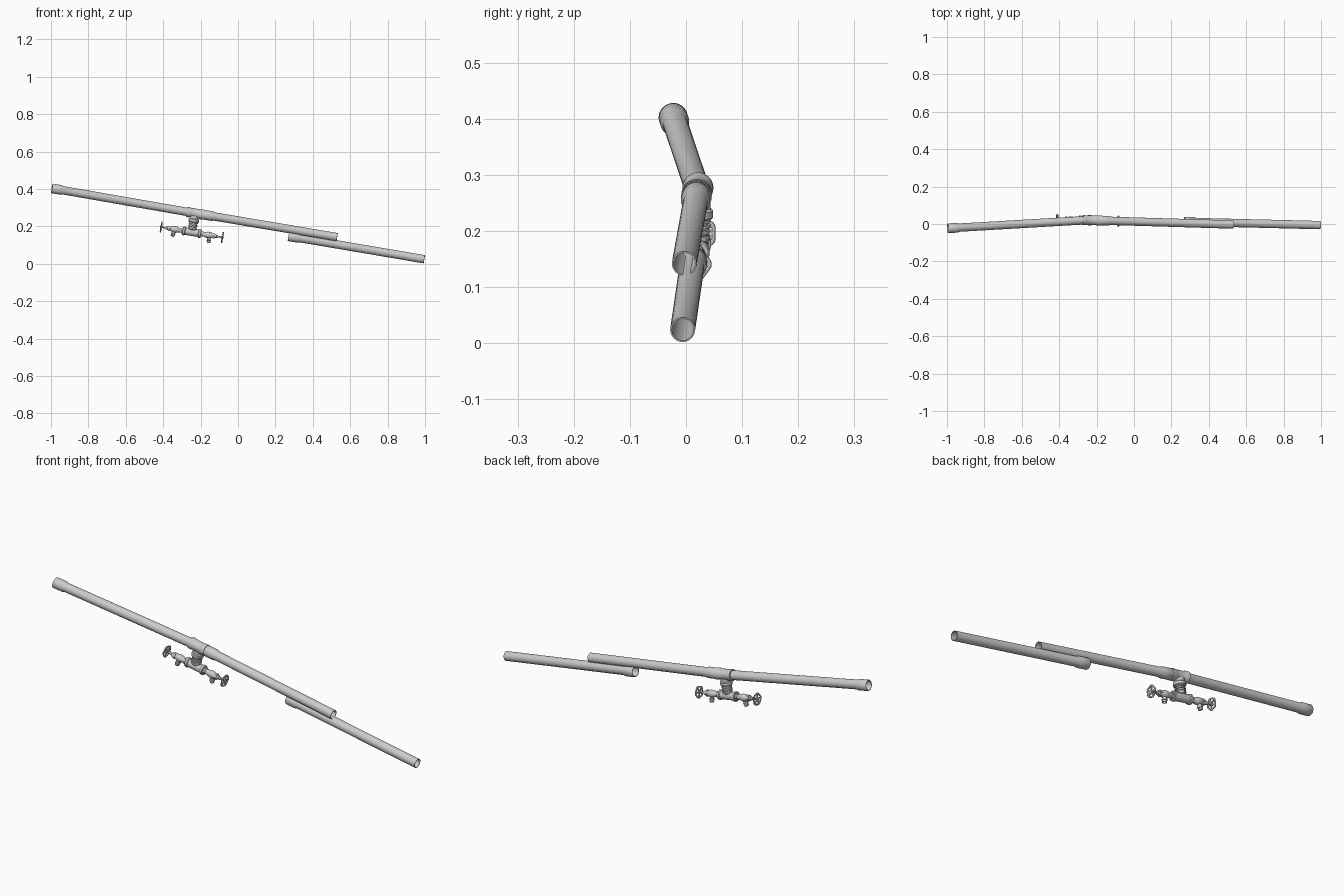
import bpy, bmesh, math
from mathutils import Vector, Matrix

if "Cube" in bpy.data.objects:
    bpy.data.objects.remove(bpy.data.objects["Cube"])


def finish(bm, name, angle=35):
    bmesh.ops.remove_doubles(bm, verts=bm.verts, dist=1e-6)
    bmesh.ops.recalc_face_normals(bm, faces=bm.faces)
    me = bpy.data.meshes.new(name)
    bm.to_mesh(me)
    bm.free()
    ob = bpy.data.objects.new(name, me)
    bpy.context.collection.objects.link(ob)
    bpy.ops.object.select_all(action='DESELECT')
    ob.select_set(True)
    bpy.context.view_layer.objects.active = ob
    bpy.ops.object.shade_smooth_by_angle(angle=math.radians(angle))
    return ob


def lathe(name, origin, axis, profile, n=32, closed=False):
    """Spin (distance, radius) points around an axis."""
    rot = Vector(axis).to_track_quat('Z', 'Y').to_matrix()
    bm = bmesh.new()
    rows = []
    for s, r in profile:
        rows.append([bm.verts.new(Vector(origin) + rot @ Vector(
            (r * math.cos(2 * math.pi * i / n), r * math.sin(2 * math.pi * i / n), s)))
            for i in range(n)])
    pairs = list(zip(rows, rows[1:])) + ([(rows[-1], rows[0])] if closed else [])
    for a, b in pairs:
        for i in range(n):
            j = (i + 1) % n
            bm.faces.new((a[i], a[j], b[j], b[i]))
    return finish(bm, name)


def solid(name, origin, axis, profile, n=32):
    pts = [(profile[0][0], 0)] + list(profile) + [(profile[-1][0], 0)]
    return lathe(name, origin, axis, pts, n)


def pipe(name, start, end, bell=0.05):
    """Hollow pipe with a widened socket at its start."""
    d = Vector(end) - Vector(start)
    L = d.length
    lathe(name, start, d.normalized(), [
        (0, 0.0245), (0.003, 0.026), (bell, 0.026), (bell + 0.014, 0.0222), (L, 0.0222),
        (L, 0.0195), (bell + 0.012, 0.0195), (bell, 0.0225), (0, 0.0225)], 40, True)


# Long pipes
tee = Vector((-0.23, 0.02, 0.27))
end2 = Vector((0.53, -0.003, 0.142))
X = (end2 - tee).normalized()
Y = Vector((0, 1, 0))
Z = X.cross(Y).normalized()
Y = Z.cross(X)
pipe("upper_pipe", (-0.995, -0.023, 0.403), tee - X * 0.02)
pipe("middle_pipe", tee + X * 0.043, end2)
pipe("lower_pipe", (0.27, 0.012, 0.147), (0.996, -0.006, 0.024))

# Main tee with branch
lathe("main_tee", tee, X, [
    (-0.045, 0.0275), (-0.030, 0.0275), (-0.026, 0.0255), (0.026, 0.0255), (0.030, 0.0275),
    (0.045, 0.0275), (0.045, 0.020), (-0.045, 0.020)], 40, True)
solid("tee_branch", tee, -Z, [(0.015, 0.024), (0.030, 0.024), (0.034, 0.0285),
                              (0.046, 0.0285), (0.049, 0.026)])

# Ribbed neck between the tees
ribs = []
for i in range(4):
    s = 0.049 + i * 0.0095
    ribs += [(s, 0.0195), (s + 0.001, 0.024), (s + 0.006, 0.024), (s + 0.007, 0.0195)]
solid("ribbed_neck", tee, -Z, ribs)

# Small tee carrying the two taps
low = tee - Z * 0.103
solid("tap_tee_branch", low, Z, [(0, 0.018), (0.012, 0.018), (0.016, 0.022), (0.026, 0.022)])
solid("tap_tee", low, X, [
    (-0.050, 0.021), (-0.048, 0.0235), (-0.038, 0.0235), (-0.035, 0.0195), (0.035, 0.0195),
    (0.038, 0.0235), (0.048, 0.0235), (0.050, 0.021)])


def handwheel(name, c, axis):
    """Scalloped rim, hub and five spokes."""
    rot = Vector(axis).to_track_quat('Z', 'Y').to_matrix()
    bm = bmesh.new()
    n, m = 60, 10
    ring = []
    for i in range(n):
        a = 2 * math.pi * i / n
        R = 0.0255 + 0.0015 * math.cos(5 * a)
        ring.append([bm.verts.new(c + rot @ Vector((
            (R + 0.0038 * math.cos(t)) * math.cos(a),
            (R + 0.0038 * math.cos(t)) * math.sin(a),
            0.0035 * math.sin(t)))) for t in [2 * math.pi * k / m for k in range(m)]])
    for i in range(n):
        for k in range(m):
            a, b = ring[i], ring[(i + 1) % n]
            bm.faces.new((a[k], b[k], b[(k + 1) % m], a[(k + 1) % m]))
    for i in range(5):
        a = 2 * math.pi * i / 5
        spoke = (Matrix.Translation(c) @ rot.to_4x4() @ Matrix.Rotation(a, 4, 'Z')
                 @ Matrix.Translation((0.015, 0, 0)) @ Matrix.Diagonal((0.022, 0.006, 0.004, 1)))
        bmesh.ops.create_cube(bm, size=1, matrix=spoke)
    finish(bm, name)
    solid(name + "_hub", c, axis, [(-0.006, 0.006), (-0.005, 0.008), (0.004, 0.008),
                                   (0.006, 0.005)], 20)


# Taps mirrored on both ends of the small tee
for side, sign in (("left", -1), ("right", 1)):
    A = X * sign
    solid(side + "_tap_collar", low, A, [(0.048, 0.017), (0.060, 0.017)], 6)
    solid(side + "_tap_body", low, A, [
        (0.058, 0.0125), (0.070, 0.0125), (0.076, 0.015), (0.086, 0.0175), (0.098, 0.0175),
        (0.106, 0.015), (0.110, 0.013), (0.114, 0.013)], 24)
    solid(side + "_tap_bonnet", low, A, [(0.112, 0.0155), (0.124, 0.0155)], 6)
    solid(side + "_tap_gland", low, A, [(0.124, 0.011), (0.132, 0.010), (0.134, 0.0075),
                                        (0.142, 0.0075)], 20)
    solid(side + "_tap_stem", low, A, [(0.140, 0.004), (0.172, 0.004)], 16)
    handwheel(side + "_handwheel", low + A * 0.166, A)
    # Downward spout with a ringed hollow nozzle
    base = low + A * 0.092
    down = (-Z + A * 0.2).normalized()
    lathe(side + "_spout", base, down, [
        (0.004, 0.010), (0.024, 0.010), (0.025, 0.0125), (0.030, 0.0125), (0.031, 0.0095),
        (0.036, 0.0095), (0.037, 0.011), (0.041, 0.010), (0.041, 0.007), (0.004, 0.007)],
        20, True)
